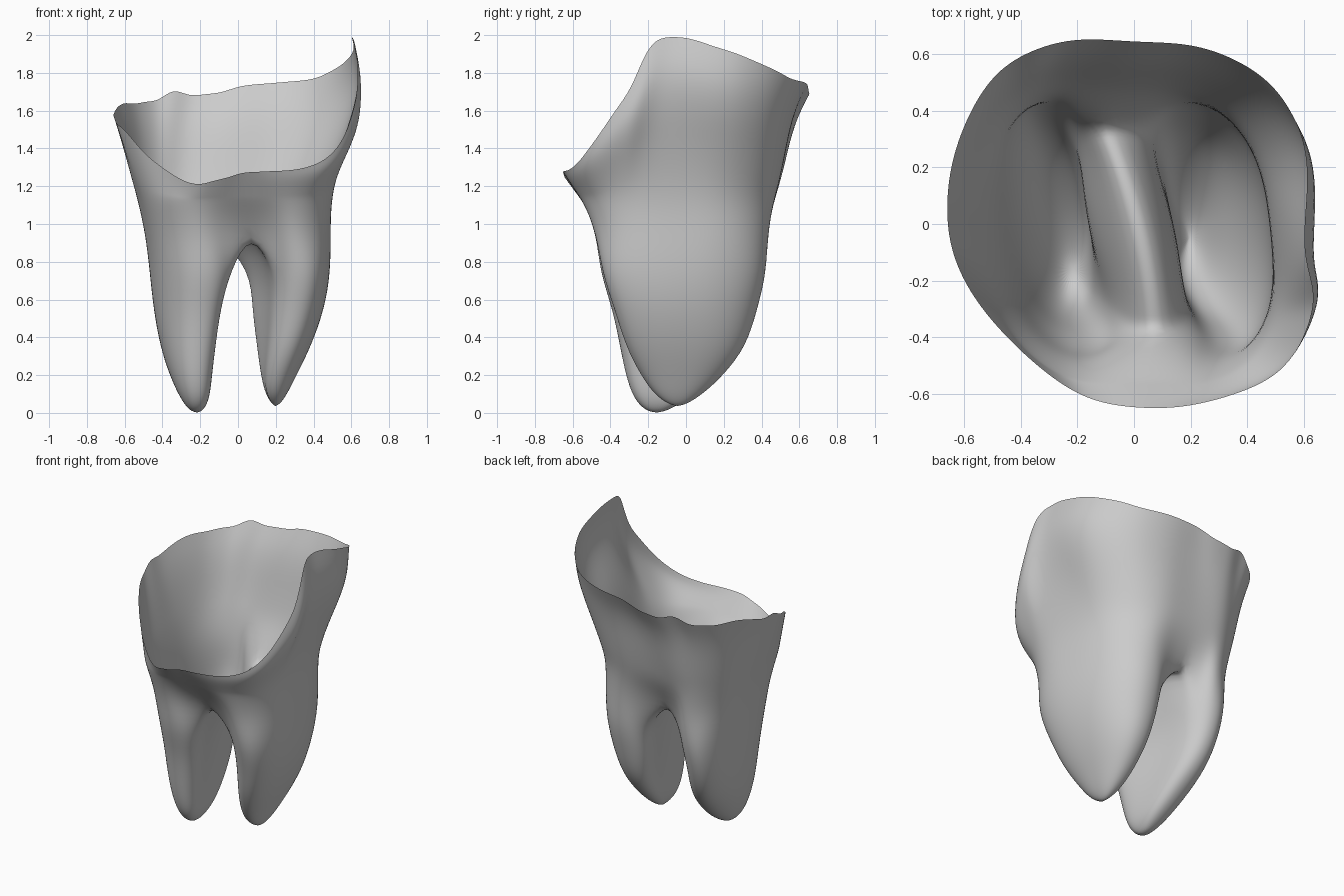
import bpy, bmesh, math, random
from mathutils import Vector

if "Cube" in bpy.data.objects:
    bpy.data.objects.remove(bpy.data.objects["Cube"])
random.seed(4)

RING = 48          # points around the crown
HALF = RING // 2
BRIDGE = 12        # segments across the fork between the roots

# Crown rim: x, y, z every 22.5 degrees, starting mid front and going to +x
RIM = [Vector(p) for p in (
    (.02, -.65, 1.28), (.26, -.63, 1.29), (.52, -.52, 1.38), (.635, -.29, 1.72),
    (.6, -.08, 2.0), (.61, .25, 1.9), (.49, .49, 1.8), (.26, .62, 1.75),
    (0, .645, 1.72), (-.26, .645, 1.67), (-.49, .53, 1.65), (-.63, .27, 1.62),
    (-.66, 0, 1.55), (-.59, -.22, 1.48), (-.42, -.43, 1.31), (-.2, -.6, 1.21))]

# Root sections: z, inner x, outer x, front y, back y
ROOTS = {
    -1: ((.75, -.03, -.46, -.46, .43), (.55, -.08, -.44, -.39, .38),
         (.35, -.1, -.41, -.35, .3), (.2, -.12, -.365, -.32, .16),
         (.08, -.14, -.31, -.28, .02), (.015, -.18, -.26, -.22, -.09)),
    1: ((.75, .06, .485, -.45, .43), (.55, .065, .455, -.38, .38),
        (.35, .085, .385, -.32, .32), (.2, .1, .31, -.24, .2),
        (.1, .13, .26, -.17, .09), (.05, .17, .225, -.1, .01)),
}


def catmull(points, t):
    """Smooth closed curve through the points, t in 0..len."""
    i, f = int(t), t - int(t)
    a, b, c, d = (points[(i + k) % len(points)] for k in (-1, 0, 1, 2))
    return (b * 2 + (c - a) * f + (a * 2 - b * 5 + c * 4 - d) * f ** 2
            + (b * 3 - a - c * 3 + d) * f ** 3) / 2


def rounded(angle, power):
    """Unit rounded square; angle 0 points to the front."""
    s, c = math.sin(angle), math.cos(angle)
    e = 2 / power
    return math.copysign(abs(s) ** e, s), -math.copysign(abs(c) ** e, c)


def body_ring(z, left, right, front, back, groove):
    """Skewed closed outline with a groove at mid front and mid back."""
    ring = []
    for i in range(RING):
        a = 2 * math.pi * i / RING
        x, y = rounded(a, 2.8)
        x = (left + right) / 2 + x * (right - left) / 2
        y = (front + back) / 2 + y * (back - front) / 2
        x -= .1 * y
        near_front = math.exp(-(math.sin(a / 2) / .13) ** 2) * groove
        near_back = math.exp(-(math.cos(a / 2) / .12) ** 2) * groove
        x += .02 * near_front - .08 * near_back
        y += .12 * near_front - .11 * near_back
        ring.append(Vector((x, y, z)))
    return ring


def root_ring(side, section):
    """Kidney outline, sheared so the gap runs slantwise between the roots."""
    z, inner, outer, front, back = section
    corner = .75
    angles = [-corner + (math.pi + 2 * corner) * i / HALF for i in range(HALF + 1)]
    angles += [math.pi + corner + (math.pi - 2 * corner) * i / BRIDGE
               for i in range(1, BRIDGE)]
    fade = min(1, z / .5)
    ring = []
    for a in angles:
        x, y = rounded(a, 2.2)
        shear = (.17 - .06 * x) * fade
        pinch = .08 * fade * max(0, -math.sin(a)) ** 4
        y = (front + back) / 2 + y * (back - front) / 2
        x = (inner + outer) / 2 + side * (x * abs(outer - inner) / 2 + pinch)
        ring.append(Vector((x - shear * (y + .02), y, z)))
    return ring


bm = bmesh.new()


def add(points):
    return [bm.verts.new(p) for p in points]


def bridge(upper, lower):
    n = len(upper)
    for i in range(n):
        j = (i + 1) % n
        bm.faces.new((upper[i], lower[i], lower[j], upper[j]))


# Crown wall from the torn rim down to the neck
rim = []
for i in range(RING):
    p = catmull(RIM, i * len(RIM) / RING)
    p.z += random.uniform(-.012, .012)
    rim.append(p)
for i, lift in ((10, .06), (11, .05), (28, .06), (36, .03)):
    rim[i].z += lift
neck = body_ring(1.12, -.525, .48, -.575, .49, .25)
rings = [add(rim)]
for f in (.8, .6, .4, .2):
    row = []
    for low, high in zip(neck, rim):
        out = Vector((low.x, low.y)).normalized()
        bulge = .65 * max(0, out.x) ** 3 - .15 * max(0, out.y)
        p = low.lerp(high, f + bulge * math.sin(math.pi * f * f))
        p.z = low.z + (high.z - low.z) * f
        row.append(p)
    rings.append(add(row))
rings.append(add(neck))
fork = add(body_ring(.95, -.485, .48, -.52, .475, 1))
rings.append(fork)
for upper, lower in zip(rings, rings[1:]):
    bridge(upper, lower)

# Arched fork joining the back groove to the front groove
start, end = fork[HALF].co, fork[0].co
arch = []
for i in range(1, BRIDGE):
    f = i / BRIDGE
    p = start.lerp(end, f)
    p.x += .05 * math.sin(math.pi * f)
    p.z += .08 * math.sin(math.pi * f)
    arch.append(p)
arch = add(arch)

# Two tapering roots
for side, sections in ROOTS.items():
    upper = [fork[side * i % RING] for i in range(HALF + 1)] + arch
    for section in sections:
        lower = add(root_ring(side, section))
        bridge(upper, lower)
        upper = lower
    centre = sum((v.co for v in upper), Vector()) / len(upper)
    centre.z -= .015
    tip = bm.verts.new(centre)
    for a, b in zip(upper, upper[1:] + upper[:1]):
        bm.faces.new((a, tip, b))

bmesh.ops.recalc_face_normals(bm, faces=bm.faces)
bm.normal_update()
if tip.normal.z > 0:
    bmesh.ops.reverse_faces(bm, faces=bm.faces)

mesh = bpy.data.meshes.new("tooth_shell")
bm.to_mesh(mesh)
bm.free()
tooth = bpy.data.objects.new("tooth_shell", mesh)
bpy.context.collection.objects.link(tooth)
for poly in mesh.polygons:
    poly.use_smooth = True
smooth = tooth.modifiers.new("smooth_surface", "SUBSURF")
smooth.levels = smooth.render_levels = 2

# Plain grey enamel
grey = bpy.data.materials.new("light_grey")
grey.use_nodes = True
colour = (.6, .6, .6, 1)
grey.diffuse_color = colour
grey.node_tree.nodes["Principled BSDF"].inputs["Base Color"].default_value = colour
mesh.materials.append(grey)
